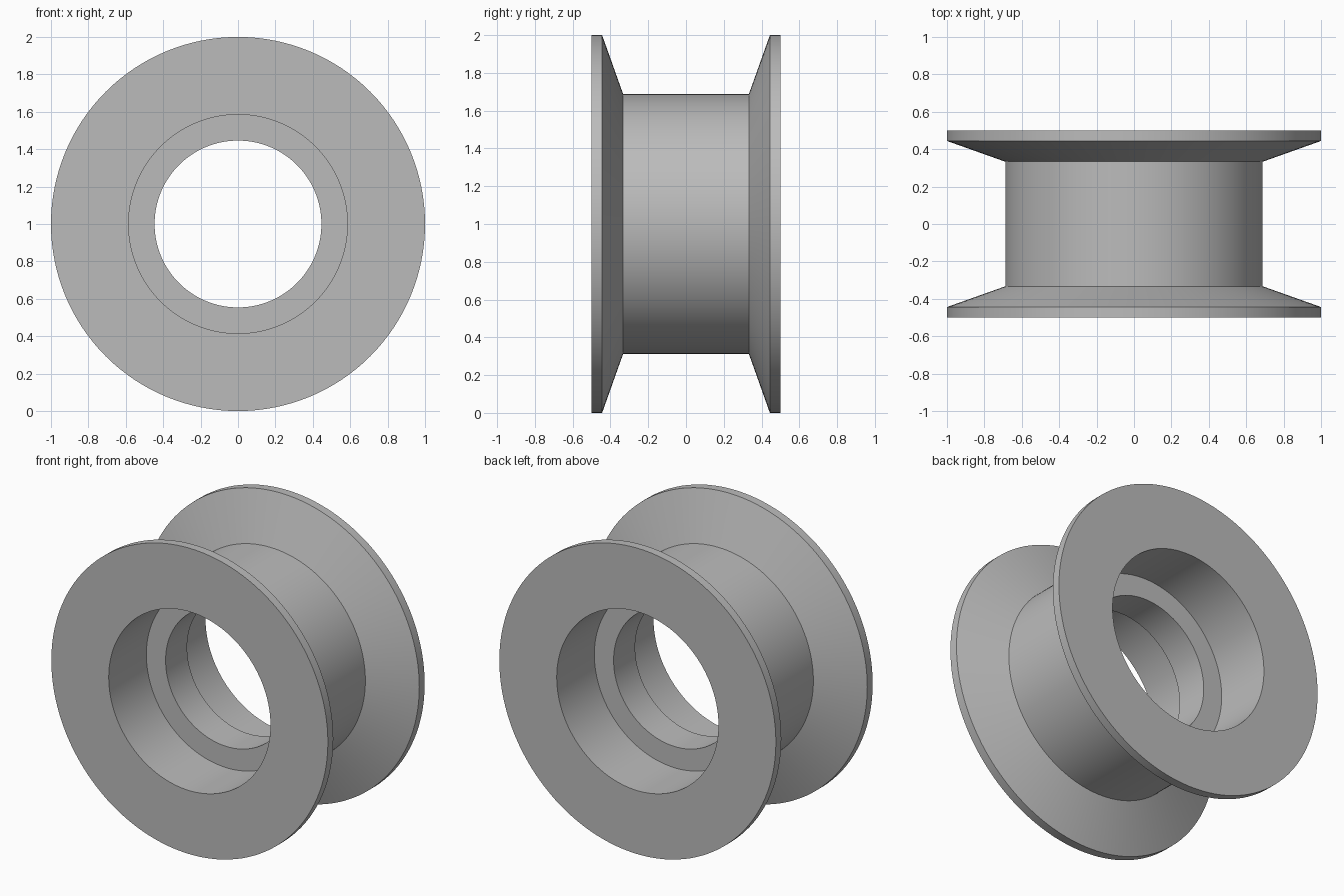
import bpy, bmesh, math
from mathutils import Matrix, Vector

cube = bpy.data.objects.get("Cube")
if cube:
    bpy.data.objects.remove(cube, do_unlink=True)

SEGMENTS = 128

grey = bpy.data.materials.new("plain grey")
grey.use_nodes = True
colour = (0.5, 0.5, 0.5, 1)
grey.diffuse_color = colour
grey.node_tree.nodes["Principled BSDF"].inputs["Base Color"].default_value = colour

# Half of the cross-section as (radius, y): drum, flared rim, end face, bore, inner lip
half = [(0.688, 0.333), (1.0, 0.444), (1.0, 0.5),
        (0.585, 0.5), (0.585, 0.111), (0.446, 0.111)]
profile = half + [(r, -y) for r, y in reversed(half)]

# Turn the closed section around the y axis
bm = bmesh.new()
verts = [bm.verts.new((r, y, 0)) for r, y in profile]
edges = [bm.edges.new((v, verts[i - 1])) for i, v in enumerate(verts)]
bmesh.ops.spin(bm, geom=verts + edges, cent=(0, 0, 0), axis=(0, 1, 0),
               angle=math.tau, steps=SEGMENTS, use_merge=True)
bmesh.ops.remove_doubles(bm, verts=bm.verts, dist=0.0001)
bmesh.ops.recalc_face_normals(bm, faces=bm.faces)
bmesh.ops.transform(bm, matrix=Matrix.Translation(Vector((0, 0, 1))), verts=bm.verts)

mesh = bpy.data.meshes.new("flanged_roller")
bm.to_mesh(mesh)
bm.free()
mesh.materials.append(grey)
roller = bpy.data.objects.new("flanged_roller", mesh)
bpy.context.collection.objects.link(roller)

# Smooth round surfaces with crisp rims
bpy.ops.object.select_all(action="DESELECT")
roller.select_set(True)
bpy.context.view_layer.objects.active = roller
bpy.ops.object.shade_smooth_by_angle(angle=math.radians(30))
# The flare meets the rim and drum at clear edges
